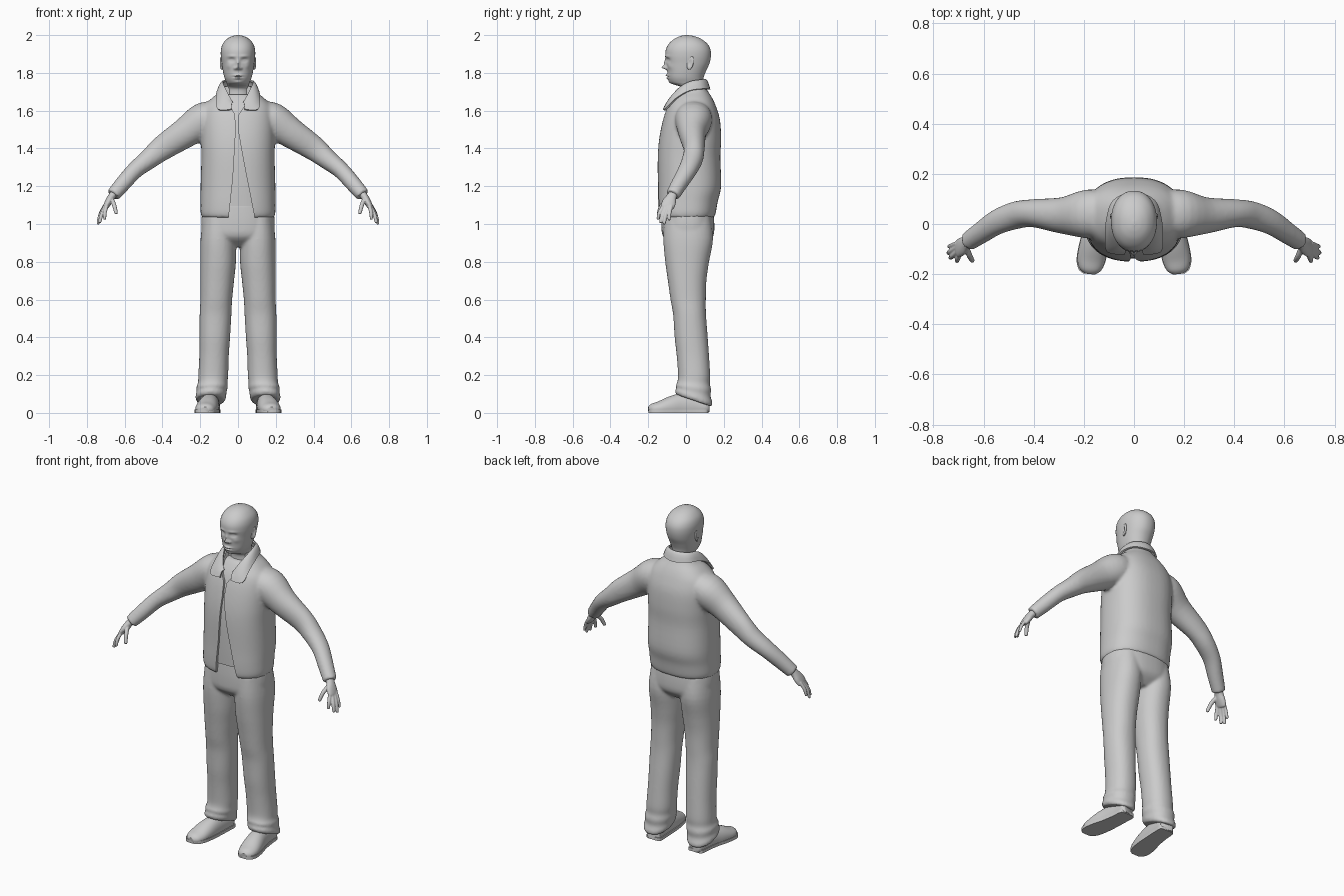
import bpy, bmesh, math
from mathutils import Vector

grey = bpy.data.materials.new("plain grey")
grey.diffuse_color = (0.6, 0.6, 0.6, 1)


def add(name, bm):
    bmesh.ops.recalc_face_normals(bm, faces=bm.faces[:])
    me = bpy.data.meshes.new(name)
    bm.to_mesh(me)
    bm.free()
    me.materials.append(grey)
    ob = bpy.data.objects.new(name, me)
    bpy.context.collection.objects.link(ob)
    return ob


def spline(rows, sub):
    """Catmull-Rom interpolation of every column."""
    out = []
    for i in range(len(rows) - 1):
        p = [rows[max(i - 1, 0)], rows[i], rows[i + 1], rows[min(i + 2, len(rows) - 1)]]
        for k in range(sub):
            t = k / sub
            out.append([0.5 * (2 * b + (c - a) * t + (2 * a - 5 * b + 4 * c - d) * t * t
                               + (3 * b - a - 3 * c + d) * t ** 3) for a, b, c, d in zip(*p)])
    return out + [list(rows[-1])]


def loft(bm, rings):
    vs = [[bm.verts.new(p) for p in r] for r in rings]
    n = len(vs[0])
    for a, b in zip(vs, vs[1:]):
        for i in range(n):
            bm.faces.new((a[i], a[(i + 1) % n], b[(i + 1) % n], b[i]))
    bm.faces.new(vs[0])
    bm.faces.new(vs[-1])


def circle(n, e):
    f = lambda v: math.copysign(abs(v) ** (2 / e), v)
    return [(f(math.cos(2 * math.pi * i / n)), f(math.sin(2 * math.pi * i / n))) for i in range(n)]


def upright(bm, rows, n=48, e=2.4, sub=4):
    """Rows: height, centre x, half width, front y, back y, tilt."""
    loft(bm, [[Vector((cx + rx * c, (yf + yb) / 2 + (yb - yf) / 2 * s, z - tilt * s)) for c, s in circle(n, e)]
              for z, cx, rx, yf, yb, tilt in spline(rows, sub)])


def tube(bm, rows, ref=(0, 1, 0), n=24, e=2.1, sub=4, floor=None):
    """Rows: centre x, y, z, radius along ref side, radius across."""
    rows = spline(rows, sub)
    pts = [Vector(r[:3]) for r in rows]
    rings = []
    for i, r in enumerate(rows):
        t = (pts[min(i + 1, len(pts) - 1)] - pts[max(i - 1, 0)]).normalized()
        v = t.cross(Vector(ref)).normalized()
        u = v.cross(t)
        ring = [pts[i] + u * r[3] * c + v * r[4] * s for c, s in circle(n, e)]
        if floor is not None:
            for p in ring:
                p.z = max(p.z, floor)
        rings.append(ring)
    loft(bm, rings)


def fuse(ob, voxel, smooth):
    m = ob.modifiers.new("fuse", "REMESH")
    m.mode, m.voxel_size = "VOXEL", voxel
    m = ob.modifiers.new("soften", "SMOOTH")
    m.factor, m.iterations = 0.5, smooth


def finish(ob, angle=45):
    dg = bpy.context.evaluated_depsgraph_get()
    me = bpy.data.meshes.new_from_object(ob.evaluated_get(dg))
    ob.modifiers.clear()
    ob.data = me
    me.materials.clear()
    me.materials.append(grey)
    bpy.ops.object.select_all(action="DESELECT")
    ob.select_set(True)
    bpy.context.view_layer.objects.active = ob
    bpy.ops.object.shade_smooth_by_angle(angle=math.radians(angle))


# Jacket: body and sleeves fused together
body = [(1.035, 0, .192, -.140, .150, 0), (1.06, 0, .198, -.147, .158, 0), (1.12, 0, .198, -.150, .168, 0),
        (1.20, 0, .198, -.150, .186, 0), (1.35, 0, .194, -.150, .182, 0), (1.45, 0, .196, -.142, .186, 0),
        (1.55, 0, .195, -.122, .180, 0), (1.62, 0, .180, -.098, .160, 0), (1.665, 0, .140, -.070, .140, 0),
        (1.70, 0, .098, -.045, .118, 0), (1.73, 0, .078, -.025, .100, 0)]
sleeve = [(.10, .04, 1.585, .085, .070), (.18, .040, 1.550, .098, .094), (.28, .034, 1.482, .074, .080),
          (.40, .043, 1.402, .056, .066), (.47, .035, 1.345, .055, .054), (.545, .008, 1.285, .050, .045),
          (.61, -.035, 1.213, .043, .042), (.662, -.070, 1.153, .038, .037)]
bm = bmesh.new()
upright(bm, body)
for s in (1, -1):
    tube(bm, [(s * r[0],) + r[1:] for r in sleeve], n=32)
jacket = add("jacket", bm)
fuse(jacket, 0.009, 6)

# Cutter for the open front of the jacket
opening = [(-.055, .98), (.100, .98), (.085, 1.05), (.028, 1.34), (.000, 1.50), (.004, 1.58), (.045, 1.64), (.075, 1.75),
           (-.075, 1.75), (-.050, 1.64), (-.016, 1.58), (-.012, 1.50), (-.027, 1.24), (-.050, 1.03)]
bm = bmesh.new()
loft(bm, [[Vector((x, y, z)) for x, z in opening] for y in (-.4, 0)])
cutter = add("opening_cutter", bm)
m = jacket.modifiers.new("open", "BOOLEAN")
m.operation, m.object, m.solver = "DIFFERENCE", cutter, "EXACT"
finish(jacket)
cutter.hide_render = True
cutter.hide_set(True)

# Shirt seen through the opening
bm = bmesh.new()
upright(bm, [(1.095, 0, .180, -.134, .13, 0)] + [(z, x, rx - .018, yf + .013, yb - .02, 0)
                                                for z, x, rx, yf, yb, t in body[3:9]] + [(1.685, 0, .07, -.04, .09, 0)])
finish(add("shirt", bm))

# Collar: folded strip from one front tip round the neck to the other
half = [((.030, -.088, 1.640), (.036, -.118, 1.605)), ((.045, -.076, 1.672), (.105, -.108, 1.606)),
        ((.070, -.030, 1.722), (.112, -.050, 1.665)), ((.078, .020, 1.750), (.106, .020, 1.705)),
        ((.060, .075, 1.760), (.080, .092, 1.715)), ((0, .100, 1.764), (0, .124, 1.712))]
strip = [a + b for a, b in half]
strip += [(-r[0], r[1], r[2], -r[3], r[4], r[5]) for r in strip[-2::-1]]
bm = bmesh.new()
grid = []
for r in spline(strip, 4):
    a, b = Vector(r[:3]), Vector(r[3:])
    grid.append([bm.verts.new(a.lerp(b, k / 4) + Vector((0, 0, .012 * math.sin(math.pi * k / 4)))) for k in range(5)])
for a, b in zip(grid, grid[1:]):
    for k in range(4):
        bm.faces.new((a[k], a[k + 1], b[k + 1], b[k]))
collar = add("collar", bm)
m = collar.modifiers.new("cloth", "SOLIDIFY")
m.thickness, m.offset = 0.010, 0
finish(collar)

# Trousers: hips and two legs fused, with gathered hems
leg = [(1.04, .100, .085, -.115, .130, 0), (.92, .104, .094, -.120, .143, 0), (.80, .105, .094, -.110, .122, 0),
       (.70, .110, .089, -.096, .108, 0), (.60, .115, .084, -.082, .105, 0), (.52, .119, .084, -.068, .106, 0),
       (.40, .123, .081, -.060, .115, 0), (.30, .127, .078, -.049, .122, 0), (.20, .131, .079, -.042, .128, 0),
       (.16, .134, .078, -.046, .126, .004), (.135, .138, .083, -.054, .133, .012), (.11, .140, .079, -.050, .130, .022),
       (.085, .144, .081, -.058, .140, .032), (.065, .146, .074, -.052, .136, .032)]
bm = bmesh.new()
upright(bm, [(1.11, 0, .182, -.126, .140, 0), (1.0, 0, .195, -.130, .150, 0),
             (.93, 0, .180, -.120, .142, 0), (.88, 0, .10, -.06, .09, 0)])
for s in (1, -1):
    upright(bm, [(r[0], s * r[1]) + r[2:] for r in leg], n=40, e=2.2)
trousers = add("trousers", bm)
fuse(trousers, 0.008, 5)
finish(trousers)

# Shoes: upper and slightly wider sole
last = [(.138, .118, .030, .030, .030), (.140, .105, .030, .044, .045), (.143, .05, .035, .046, .065),
        (.150, -.02, .035, .050, .068), (.160, -.08, .030, .056, .058), (.170, -.14, .022, .056, .040),
        (.174, -.18, .018, .044, .030), (.176, -.198, .016, .022, .016)]
for s, side in ((1, "left"), (-1, "right")):
    bm = bmesh.new()
    tube(bm, [(s * r[0],) + r[1:] for r in last], ref=(1, 0, 0), n=32, floor=.004)
    finish(add(side + "_shoe", bm))
    bm = bmesh.new()
    loft(bm, [[Vector((s * (x + sg * (w + .003)), y, z)) for sg, seq in ((1, last), (-1, last[::-1]))
               for x, y, _, w, _ in spline(seq, 4)] for z in (0, .018)])
    finish(add(side + "_sole", bm))

# Hands: palm, four fingers and thumb fused
fingers = [((.694, -.118, 1.098), (.704, -.140, 1.062), (.706, -.148, 1.028), .0100),
           ((.702, -.107, 1.092), (.722, -.126, 1.050), (.732, -.134, 1.010), .0105),
           ((.706, -.092, 1.092), (.730, -.108, 1.046), (.741, -.115, 1.003), .0100),
           ((.707, -.077, 1.096), (.728, -.086, 1.058), (.738, -.089, 1.024), .0090),
           ((.668, -.096, 1.130), (.655, -.128, 1.098), (.645, -.146, 1.058), .0115)]
for s, side in ((1, "left"), (-1, "right")):
    bm = bmesh.new()
    tube(bm, [(s * x, y, z, a, b) for x, y, z, a, b in (
        (.645, -.058, 1.175, .024, .022), (.668, -.075, 1.146, .026, .020), (.685, -.088, 1.118, .036, .019),
        (.700, -.098, 1.092, .036, .015), (.705, -.101, 1.082, .030, .010))])
    for a, b, c, r in fingers:
        a, b, c = (Vector((s * p[0], p[1], p[2])) for p in (a, b, c))
        tip = c + (c - b).normalized() * .005
        tube(bm, [(*a, r, r), (*b, r, r), (*c, r * .8, r * .8), (*tip, r * .4, r * .4)], n=12)
    hand = add(side + "_hand", bm)
    fuse(hand, 0.0035, 3)
    finish(hand, 80)

# Head and neck
skull = [(1.63, 0, .066, -.020, .085, 0), (1.70, 0, .062, -.014, .088, 0), (1.725, 0, .060, -.026, .088, 0),
         (1.738, 0, .058, -.062, .089, 0), (1.750, 0, .062, -.084, .090, 0), (1.775, 0, .072, -.095, .093, 0),
         (1.81, 0, .080, -.099, .106, 0), (1.85, 0, .086, -.104, .124, 0), (1.89, 0, .091, -.109, .132, 0),
         (1.925, 0, .090, -.106, .129, 0), (1.955, 0, .080, -.090, .112, 0), (1.98, 0, .058, -.062, .080, 0),
         (1.994, 0, .032, -.032, .045, 0), (2.0, 0, .006, -.005, .012, 0)]
bm = bmesh.new()
upright(bm, skull, n=96, e=2.15, sub=8)
# Face bumps: x, z, width, height, amount
bumps = [(0, 1.829, .010, .010, .024), (0, 1.850, .008, .020, .012), (0, 1.787, .022, .006, .011),
         (0, 1.772, .018, .006, .010), (0, 1.779, .024, .0025, -.006), (0, 1.750, .018, .010, .005)]
for s in (1, -1):
    bumps += [(s * .015, 1.824, .007, .007, .012), (s * .034, 1.868, .016, .010, -.015),
              (s * .034, 1.867, .011, .006, .008), (s * .034, 1.888, .022, .007, .004),
              (s * .050, 1.835, .014, .014, .004)]
for v in bm.verts:
    if v.co.y < -.02 and v.co.z > 1.735:
        v.co.y -= sum(k * math.exp(-((v.co.x - x) / w) ** 2 - ((v.co.z - z) / h) ** 2) for x, z, w, h, k in bumps)
finish(add("head", bm), 80)

# Ears: rim ring with a shallow bowl
for s, side in ((1, "left"), (-1, "right")):
    bm = bmesh.new()
    bmesh.ops.create_uvsphere(bm, u_segments=24, v_segments=16, radius=1)
    for v in bm.verts:
        x, y, z = v.co
        d = math.exp(-((y + .1) / .5) ** 2 - (z / .55) ** 2) if x > 0 else 0
        v.co = (s * (.086 + x * .011 - d * .010 + y * .005), .022 + y * .018 + z * .006,
                1.853 + z * .036 * (1 + .1 * y))
    finish(add(side + "_ear", bm), 80)
